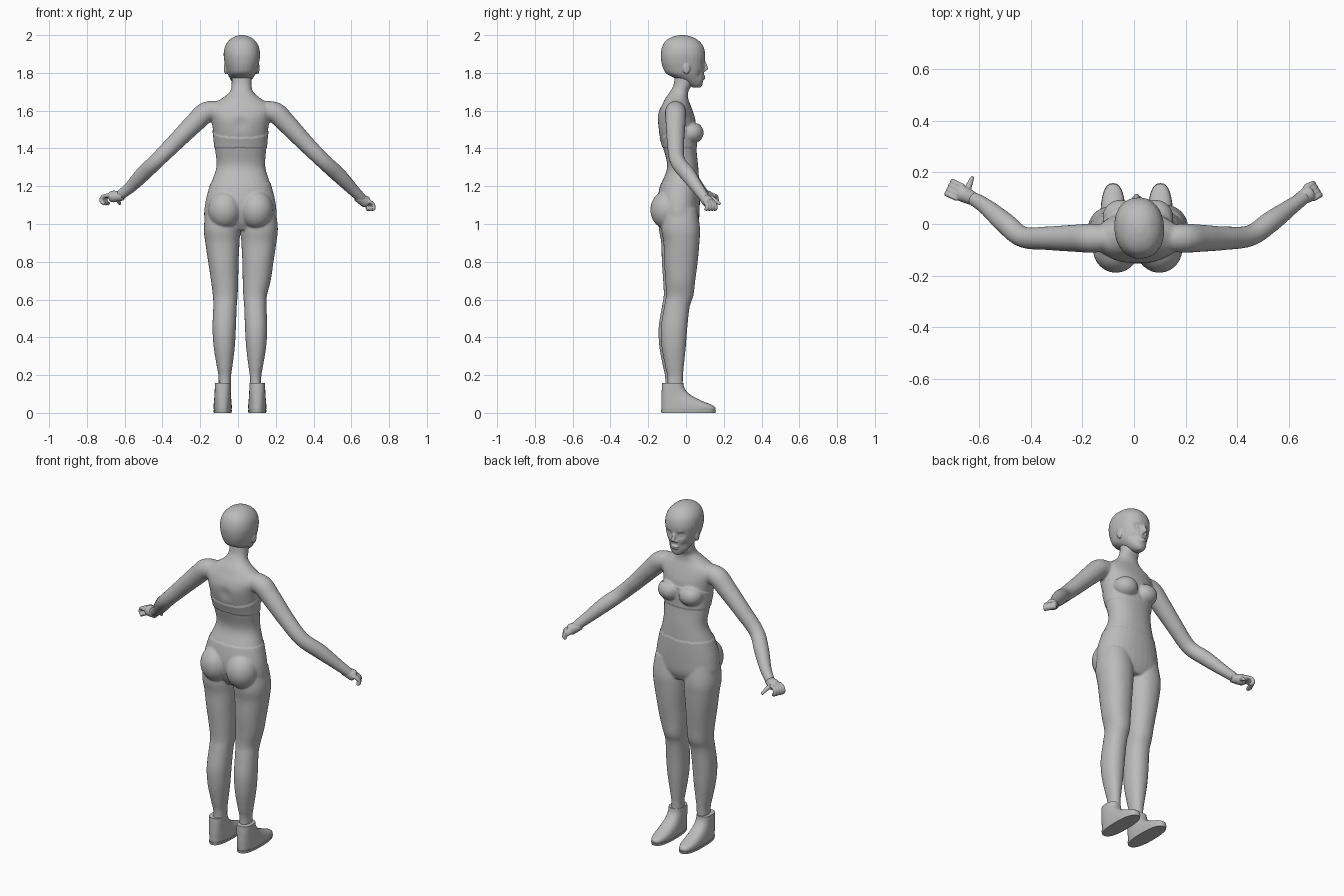
import bpy, bmesh, math
from mathutils import Vector, Matrix

grey = bpy.data.materials.new("plain grey")
grey.diffuse_color = (0.5, 0.5, 0.5, 1)
SEG = 32


def resample(keys, sub=5):
    """Smooth curve through rows of numbers."""
    out = []
    for i in range(len(keys) - 1):
        quad = [keys[max(i - 1, 0)], keys[i], keys[i + 1], keys[min(i + 2, len(keys) - 1)]]
        for k in range(sub):
            t = k / sub
            out.append([0.5 * (2 * b + (c - a) * t + (2 * a - 5 * b + 4 * c - d) * t * t
                               + (3 * b - a - 3 * c + d) * t ** 3) for a, b, c, d in zip(*quad)])
    return out + [list(keys[-1])]


def skin(bm, rings):
    rows = [[bm.verts.new(p) for p in ring] for ring in rings]
    for a, b in zip(rows, rows[1:]):
        for i in range(len(a)):
            j = (i + 1) % len(a)
            bm.faces.new((a[i], a[j], b[j], b[i]))
    bm.faces.new(rows[0][::-1])
    bm.faces.new(rows[-1])


def loft(bm, keys, n=2.2, sub=5):
    """Horizontal slices: z, x0, x1, y0, y1."""
    def power(v):
        return math.copysign(abs(v) ** (2 / n), v)
    rings = []
    for z, x0, x1, y0, y1 in resample(keys, sub):
        rings.append([((x0 + x1) / 2 + (x1 - x0) / 2 * power(math.cos(a)),
                       (y0 + y1) / 2 + (y1 - y0) / 2 * power(math.sin(a)), z)
                      for a in (math.tau * i / SEG for i in range(SEG))])
    skin(bm, rings)


def tube(bm, keys, seg=20):
    """Round limb along a path: x, y, z, radius."""
    pts = resample(keys)
    rings = []
    for i, p in enumerate(pts):
        t = (Vector(pts[min(i + 1, len(pts) - 1)][:3]) - Vector(pts[max(i - 1, 0)][:3])).normalized()
        u = t.cross(Vector((0, 1, 0))).normalized()
        v = t.cross(u)
        rings.append([Vector(p[:3]) + p[3] * (u * math.cos(a) + v * math.sin(a))
                      for a in (math.tau * k / seg for k in range(seg))])
    skin(bm, rings)


def ball(bm, centre, radii):
    bmesh.ops.create_uvsphere(bm, u_segments=24, v_segments=16, radius=1,
                              matrix=Matrix.Translation(centre) @ Matrix.Diagonal((*radii, 1)))


def finish(name, bm, voxel=0, smooth=0):
    bmesh.ops.recalc_face_normals(bm, faces=bm.faces[:])
    me = bpy.data.meshes.new(name)
    bm.to_mesh(me)
    bm.free()
    ob = bpy.data.objects.new(name, me)
    bpy.context.collection.objects.link(ob)
    if voxel:
        # fuse overlapping forms into one smooth skin
        m = ob.modifiers.new("fuse", 'REMESH')
        m.mode, m.voxel_size = 'VOXEL', voxel
        m = ob.modifiers.new("soften", 'SMOOTH')
        m.factor, m.iterations = 0.5, smooth
        dg = bpy.context.evaluated_depsgraph_get()
        fused = bpy.data.meshes.new_from_object(ob.evaluated_get(dg))
        ob.modifiers.clear()
        ob.data = fused
    ob.data.materials.clear()
    ob.data.materials.append(grey)
    bpy.ops.object.select_all(action='DESELECT')
    ob.select_set(True)
    bpy.context.view_layer.objects.active = ob
    bpy.ops.object.shade_smooth_by_angle(angle=math.radians(40))
    return ob


def push(ob, centre, radius, offset):
    """Soft local dent or bump."""
    c, o = Vector(centre), Vector(offset)
    for v in ob.data.vertices:
        v.co += o * math.exp(-((v.co - c).length / radius) ** 2)


# Body: torso, neck, hips, legs and arms
bm = bmesh.new()
loft(bm, [(0.97, -0.10, 0.125, -0.10, 0.045), (1.02, -0.17, 0.195, -0.13, 0.065),
          (1.10, -0.172, 0.198, -0.15, 0.07), (1.20, -0.148, 0.175, -0.135, 0.07),
          (1.30, -0.115, 0.145, -0.10, 0.065), (1.40, -0.122, 0.15, -0.12, 0.055),
          (1.48, -0.13, 0.157, -0.143, 0.055), (1.55, -0.142, 0.168, -0.153, 0.05),
          (1.60, -0.155, 0.185, -0.142, 0.035), (1.635, -0.135, 0.165, -0.125, 0.022),
          (1.665, -0.085, 0.12, -0.11, 0.012), (1.70, -0.043, 0.08, -0.085, 0.012),
          (1.74, -0.034, 0.072, -0.065, 0.03), (1.82, -0.034, 0.072, -0.055, 0.035)])
for x in (-0.052, 0.082):
    ball(bm, (x, 0.026, 1.483), (0.066, 0.064, 0.056))       # bust
for x in (-0.07, 0.098):
    ball(bm, (x, -0.098, 1.075), (0.086, 0.088, 0.1))        # seat
left_leg = [(1.08, -0.165, 0.0, -0.13, 0.05), (0.98, -0.178, 0.008, -0.14, 0.065),
            (0.90, -0.17, 0.005, -0.128, 0.062), (0.80, -0.155, 0.0, -0.125, 0.053),
            (0.70, -0.14, -0.002, -0.118, 0.04), (0.62, -0.13, -0.005, -0.115, 0.03),
            (0.56, -0.128, -0.01, -0.125, 0.01), (0.45, -0.132, -0.014, -0.142, -0.002),
            (0.35, -0.126, -0.02, -0.138, -0.01), (0.25, -0.11, -0.032, -0.12, -0.02),
            (0.19, -0.10, -0.04, -0.108, -0.025), (0.10, -0.10, -0.04, -0.108, -0.025)]
loft(bm, left_leg)
loft(bm, [(z, 0.026 - x1, 0.03 - x0 - 0.01 * (z < 0.7), y0 + 0.012, y1 + 0.006)
          for z, x0, x1, y0, y1 in left_leg])
tube(bm, [(-0.08, -0.055, 1.60, 0.05), (-0.165, -0.055, 1.592, 0.056), (-0.225, -0.055, 1.54, 0.053),
          (-0.33, -0.055, 1.435, 0.046), (-0.43, -0.05, 1.335, 0.041), (-0.50, 0.005, 1.268, 0.041),
          (-0.57, 0.065, 1.195, 0.032), (-0.625, 0.10, 1.152, 0.026)])
tube(bm, [(0.11, -0.055, 1.60, 0.05), (0.195, -0.055, 1.59, 0.056), (0.255, -0.055, 1.535, 0.053),
          (0.35, -0.055, 1.435, 0.046), (0.45, -0.045, 1.335, 0.041), (0.53, 0.01, 1.262, 0.041),
          (0.605, 0.065, 1.185, 0.032), (0.66, 0.105, 1.13, 0.026)])
body = finish("body", bm, 0.006, 6)
push(body, (0.015, -0.15, 1.53), 0.035, (0, 0.008, 0))       # spine groove
push(body, (0.015, 0.08, 1.48), 0.022, (0, -0.008, 0))
# raised cloth edges of the top and the trousers
normals = [v.normal.copy() for v in body.data.vertices]
for v, nrm in zip(body.data.vertices, normals):
    x, y, z = v.co
    if abs(x - 0.015) < 0.165 and 1.405 < z < 1.507 + 0.37 * y:
        v.co += nrm * 0.004
    elif abs(x) < 0.25 and z < 1.215:
        v.co += nrm * 0.003

# Head
bm = bmesh.new()
loft(bm, [(z, -w, w, y0, y1) for z, y0, y1, w in (
    (1.722, 0.04, 0.075, 0.016), (1.735, 0.01, 0.086, 0.034), (1.755, -0.02, 0.09, 0.05),
    (1.78, -0.075, 0.093, 0.066), (1.80, -0.108, 0.095, 0.076), (1.83, -0.123, 0.098, 0.085),
    (1.86, -0.131, 0.10, 0.092), (1.90, -0.134, 0.102, 0.096), (1.94, -0.126, 0.092, 0.089),
    (1.97, -0.108, 0.068, 0.07), (1.99, -0.075, 0.034, 0.043), (2.0, -0.035, -0.005, 0.012))])
tube(bm, [(0, 0.09, 1.868, 0.009), (0, 0.102, 1.84, 0.010), (0, 0.106, 1.817, 0.013)])
ball(bm, (0, 0.09, 1.782), (0.025, 0.014, 0.006))            # upper lip
ball(bm, (0, 0.089, 1.77), (0.021, 0.014, 0.006))            # lower lip
for s in (-1, 1):
    ball(bm, (s * 0.012, 0.098, 1.814), (0.009, 0.010, 0.007))   # nostril
    ball(bm, (s * 0.085, -0.005, 1.825), (0.010, 0.02, 0.032))   # ear
head = finish("head", bm, 0.004, 3)
for s in (-1, 1):
    push(head, (s * 0.036, 0.088, 1.851), 0.018, (0, -0.014, 0))   # eye socket
    push(head, (s * 0.037, 0.078, 1.849), 0.010, (0, 0.007, 0))    # eyelid
    push(head, (s * 0.036, 0.09, 1.872), 0.012, (0, 0.003, 0))     # brow
    push(head, (s * 0.05, 0.07, 1.79), 0.02, (-s * 0.005, -0.004, 0))
head.data.transform(Matrix.Translation((0.019, 0, 0)) @ Matrix.Rotation(math.radians(5), 4, 'Z'))


# Hands: palm, four curled fingers and a thumb
def hand(name, palm, direction, k, thumb):
    bm = bmesh.new()
    c, d = Vector(palm), Vector(direction).normalized()
    side = Vector((d.y, -d.x, 0)).normalized()
    tube(bm, [(*(c - d * 0.05), 0.024), (*(c - d * 0.02), 0.028),
              (*(c + d * 0.01), 0.031), (*(c + d * 0.03 * k), 0.024)])
    for i in range(4):
        base = c + side * 0.0175 * (i - 1.5)
        path = [(0.02, 0.008), (0.058, 0.002), (0.066, -0.022), (0.045, -0.038)]
        tube(bm, [(*(base + d * a * k + Vector((0, 0, h * k))), 0.0105) for a, h in path], 12)
    tube(bm, [(*c, 0.016)] + thumb, 12)
    finish(name, bm, 0.004, 3)


hand("left_hand", (-0.652, 0.112, 1.146), (-0.85, 0.4, -0.05), 1,
     [(-0.637, 0.15, 1.128, 0.012), (-0.624, 0.182, 1.104, 0.008)])
hand("right_hand", (0.668, 0.112, 1.122), (0.75, 0.45, -0.45), 0.75,
     [(0.666, 0.142, 1.11, 0.012), (0.69, 0.155, 1.09, 0.009)])

# Shoes: upper and sole
for name, x in (("left", -0.081), ("right", 0.102)):
    bm = bmesh.new()
    loft(bm, [(z, x - w, x + w, y0, y1) for z, w, y0, y1 in (
        (0.01, 0.046, -0.128, 0.152), (0.025, 0.048, -0.13, 0.156), (0.04, 0.048, -0.13, 0.142),
        (0.055, 0.047, -0.13, 0.105), (0.075, 0.045, -0.13, 0.06), (0.10, 0.043, -0.129, 0.018),
        (0.13, 0.042, -0.128, -0.008), (0.157, 0.041, -0.126, -0.014))], 2.5, 3)
    finish(name + "_shoe", bm)
    bm = bmesh.new()
    loft(bm, [(0.0, x - 0.047, x + 0.047, -0.13, 0.155),
              (0.014, x - 0.049, x + 0.049, -0.132, 0.158)], 2.5, 1)
    finish(name + "_sole", bm)
